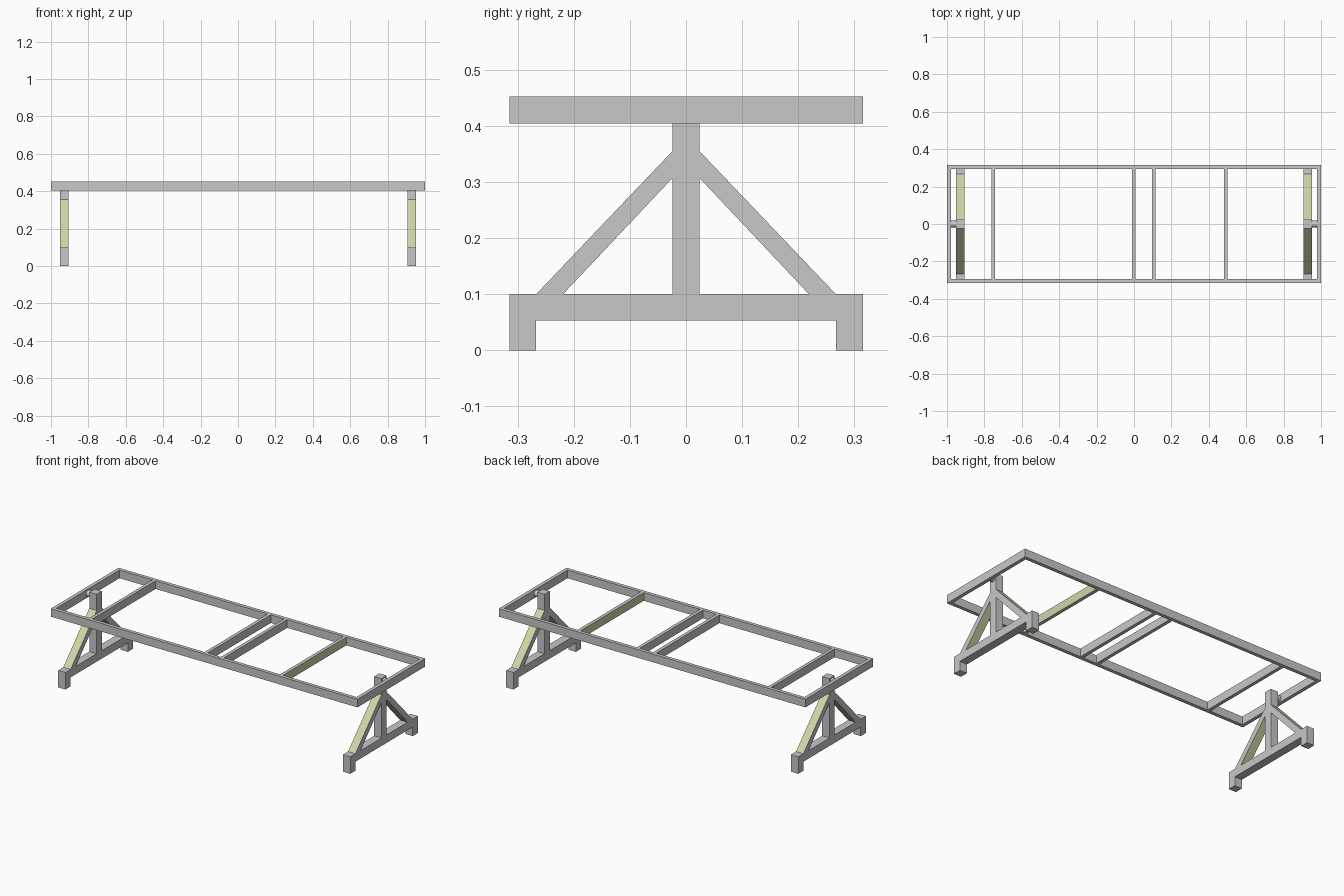
import bpy
import bmesh

# Remove the default cube only
old = bpy.data.objects.get("Cube")
if old:
    bpy.data.objects.remove(old, do_unlink=True)


def material(name, rgb):
    mat = bpy.data.materials.new(name)
    mat.use_nodes = True
    mat.diffuse_color = (*rgb, 1)
    mat.node_tree.nodes["Principled BSDF"].inputs["Base Color"].default_value = (*rgb, 1)
    return mat


GREY = material("light grey", (0.58, 0.58, 0.58))
CREAM = material("pale yellow", (0.65, 0.66, 0.40))


def prism(name, profile, x0, x1, is_cream=None):
    """Extrude a (y, z) profile along x; is_cream picks faces by their normal."""
    bm = bmesh.new()
    base = bm.faces.new([bm.verts.new((x0, y, z)) for y, z in profile])
    ext = bmesh.ops.extrude_face_region(bm, geom=[base])
    moved = [v for v in ext["geom"] if isinstance(v, bmesh.types.BMVert)]
    bmesh.ops.translate(bm, verts=moved, vec=(x1 - x0, 0, 0))
    bmesh.ops.recalc_face_normals(bm, faces=bm.faces)
    if is_cream:
        for f in bm.faces:
            f.normal_update()
            f.material_index = int(is_cream(f.normal))
    mesh = bpy.data.meshes.new(name)
    bm.to_mesh(mesh)
    bm.free()
    mesh.materials.append(GREY)
    mesh.materials.append(CREAM)
    obj = bpy.data.objects.new(name, mesh)
    bpy.context.collection.objects.link(obj)
    return obj


def box(name, x, y, z, is_cream=None):
    profile = [(y[0], z[0]), (y[1], z[0]), (y[1], z[1]), (y[0], z[1])]
    return prism(name, profile, x[0], x[1], is_cream)


HALF_W = 0.315          # half width of frame and trestles
RAIL = 0.021            # rail thickness
Z0, Z1 = 0.404, 0.452   # frame bottom and top
INNER = HALF_W - RAIL
POST = 0.024            # half thickness of trestle timbers
FOOT = HALF_W - 2 * POST
BEAM_Z = (0.053, 0.1)

# Top frame: long rails and end rails
for side, label in ((-1, "front"), (1, "back")):
    box(label + "_rail", (-1, 1), sorted((side * INNER, side * HALF_W)), (Z0, Z1))
for side, label in ((-1, "right"), (1, "left")):
    box(label + "_end_rail", sorted((side * (1 - RAIL), side)), (-INNER, INNER), (Z0, Z1))

# Cross bars, one with yellow sides
for i, x in enumerate((-0.753, -0.002, 0.105, 0.491)):
    rule = (lambda n: abs(n.x) > 0.5) if i == 3 else None
    box("cross_bar", (x - 0.01, x + 0.01), (-INNER, INNER), (Z0, Z1), rule)

# Trestles at both ends
for side, label in ((-1, "right"), (1, "left")):
    cx = side * 0.929
    span = (cx - POST, cx + POST)
    box(label + "_foot_beam", span, (-FOOT, FOOT), BEAM_Z)
    box(label + "_post", span, (-POST, POST), (BEAM_Z[1], Z1 - 0.002))
    for s in (-1, 1):
        box(label + "_foot", span, sorted((s * FOOT, s * HALF_W)), (0, BEAM_Z[1]),
            lambda n: n.z < -0.5)
        brace = [(s * POST, 0.355), (s * POST, 0.307),
                 (s * 0.219, BEAM_Z[1]), (s * FOOT, BEAM_Z[1])]
        prism(label + "_brace", brace, *span, lambda n: abs(n.x) < 0.5)

    # Pivot pin joining the post to the end rail
    bpy.ops.mesh.primitive_cylinder_add(
        vertices=24, radius=0.018, depth=0.04,
        location=(side * 0.966, 0, (Z0 + Z1) / 2), rotation=(0, 1.5708, 0))
    pin = bpy.context.object
    pin.name = label + "_pivot_pin"
    pin.data.materials.append(GREY)
    bpy.ops.object.shade_smooth_by_angle()
